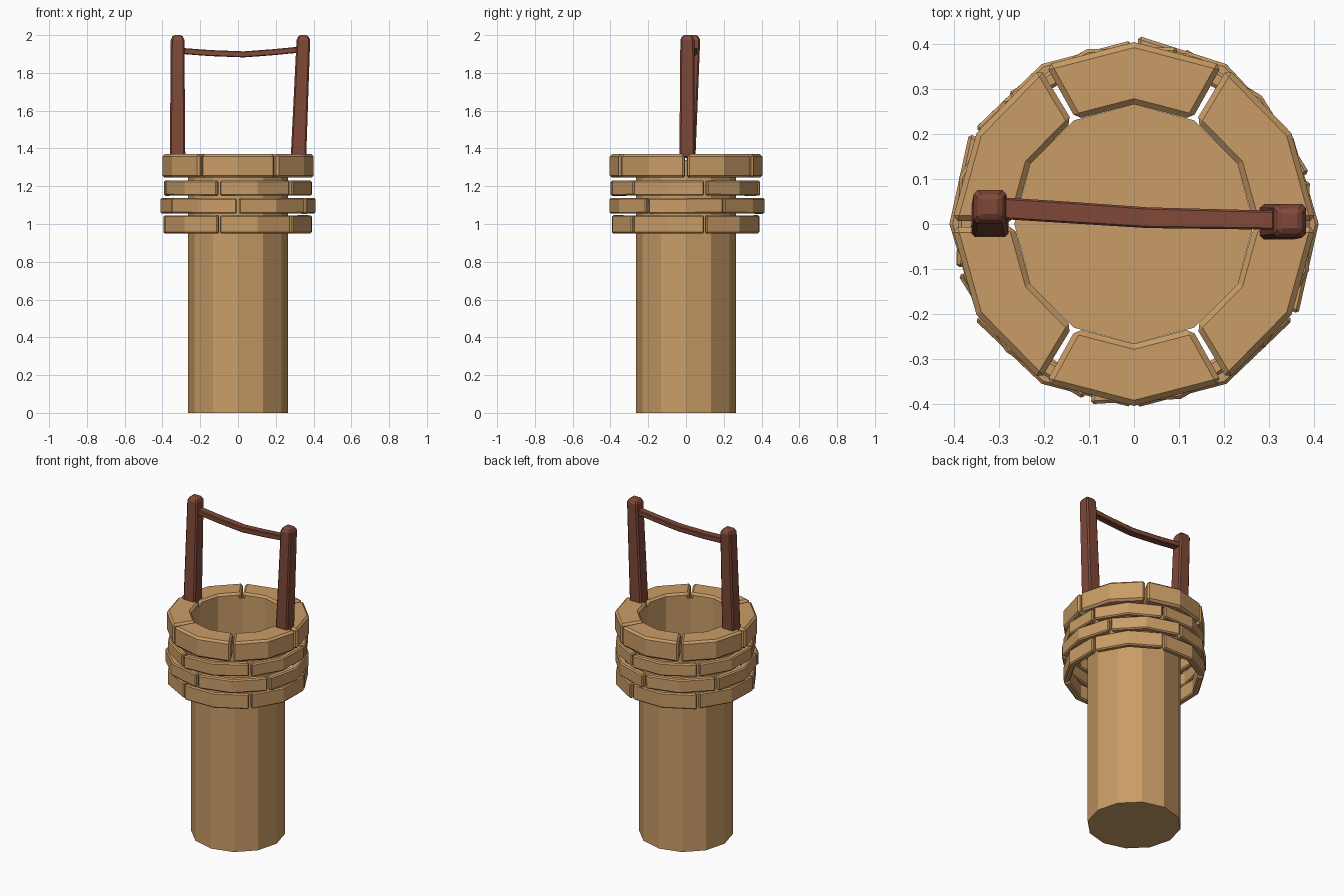
import bpy, bmesh, math, random
from mathutils import Vector, Matrix

if "Cube" in bpy.data.objects:
    bpy.data.objects.remove(bpy.data.objects["Cube"])

random.seed(4)


def material(name, rgb):
    m = bpy.data.materials.new(name)
    m.diffuse_color = (*rgb, 1)
    m.use_nodes = True
    m.node_tree.nodes["Principled BSDF"].inputs["Base Color"].default_value = m.diffuse_color
    return m


STONE = material("sandstone", (0.59, 0.335, 0.135))
WOOD = material("red_brown_wood", (0.215, 0.066, 0.04))


def finish(name, bm, mat, bevel=0):
    bmesh.ops.recalc_face_normals(bm, faces=bm.faces)
    me = bpy.data.meshes.new(name)
    bm.to_mesh(me)
    bm.free()
    me.materials.append(mat)
    ob = bpy.data.objects.new(name, me)
    bpy.context.collection.objects.link(ob)
    if bevel:
        mod = ob.modifiers.new("chamfer", "BEVEL")
        mod.width = bevel
        mod.segments = 1
        mod.limit_method = "ANGLE"
        mod.angle_limit = math.radians(45)
    return ob


def loft(bm, rings):
    """Skin a list of equal-sized vertex rings and cap both ends."""
    vs = [[bm.verts.new(p) for p in r] for r in rings]
    n = len(vs[0])
    for a, b in zip(vs, vs[1:]):
        for i in range(n):
            bm.faces.new((a[i], a[(i + 1) % n], b[(i + 1) % n], b[i]))
    bm.faces.new(vs[0])
    bm.faces.new(vs[-1])


def course(name, r_in, r_out, z0, z1, offset, bevel, jitter):
    """Six curved blocks in a ring, each with one bend in the middle."""
    for k in range(6):
        bm = bmesh.new()
        rings = []
        for a in (1.0, 30, 59.0):
            t = math.radians(offset + 60 * k + a)
            c, s = math.cos(t), math.sin(t)
            rings.append([Vector((r * c, r * s, z)) for r, z in
                          ((r_in, z0), (r_out, z0), (r_out, z1), (r_in, z1))])
        loft(bm, rings)
        # small uneven turn about the block's own centre
        t = math.radians(offset + 60 * k + 30)
        mid = Vector((r_out * math.cos(t), r_out * math.sin(t), (z0 + z1) / 2))
        rot = Matrix.Rotation(math.radians(random.uniform(-jitter, jitter)), 3, 'Z') \
            @ Matrix.Rotation(math.radians(random.uniform(-jitter, jitter) * 0.4), 3, mid.normalized())
        bmesh.ops.rotate(bm, verts=bm.verts, cent=mid, matrix=rot)
        finish(f"{name}_{k + 1}", bm, STONE, bevel)


# Shaft: open-topped twelve-sided tube with a floor
bm = bmesh.new()
bmesh.ops.create_cone(bm, cap_ends=True, segments=12, radius1=0.266, radius2=0.266,
                      depth=1.34, matrix=Matrix.Translation((0, 0, 0.67)))
bmesh.ops.delete(bm, geom=[f for f in bm.faces if f.normal.z > 0.9], context="FACES_ONLY")
finish("well_shaft", bm, STONE)
for v in bpy.data.objects["well_shaft"].data.polygons:
    v.use_smooth = False

# Stone courses and the broad rim
course("lower_course", 0.365, 0.402, 0.95, 1.046, 15, 0.007, 1.5)
course("middle_course", 0.37, 0.41, 1.055, 1.138, 30, 0.007, 2.5)
course("upper_course", 0.365, 0.402, 1.15, 1.23, 15, 0.007, 2.5)
course("rim_stone", 0.266, 0.404, 1.245, 1.37, 0, 0.012, 0)


def square(cx, cy, z, hx, hy):
    return [(cx - hx, cy - hy, z), (cx + hx, cy - hy, z),
            (cx + hx, cy + hy, z), (cx - hx, cy + hy, z)]


# Leaning posts with chamfered tops
def post(name, base, top):
    bm = bmesh.new()
    loft(bm, [square(*base, 1.35, 0.041, 0.04), square(*top, 1.975, 0.036, 0.037),
              square(*top, 2.0, 0.024, 0.024)])
    finish(name, bm, WOOD, 0.008)


post("left_post", (-0.32, 0.01), (-0.32, 0.038))
post("right_post", (0.32, 0.005), (0.346, 0.007))

# Sagging crossbar
bm = bmesh.new()
loft(bm, [[(x, y + dy, z + dz) for dy, dz in
           ((-h, -0.016), (h, -0.016), (h, 0.016), (-h, 0.016))]
          for x, y, z, h in ((-0.31, 0.036, 1.917, 0.024), (-0.15, 0.026, 1.905, 0.024),
                             (0.03, 0.014, 1.898, 0.023), (0.18, 0.011, 1.909, 0.022),
                             (0.335, 0.008, 1.924, 0.021))])
finish("crossbar", bm, WOOD, 0.004)
